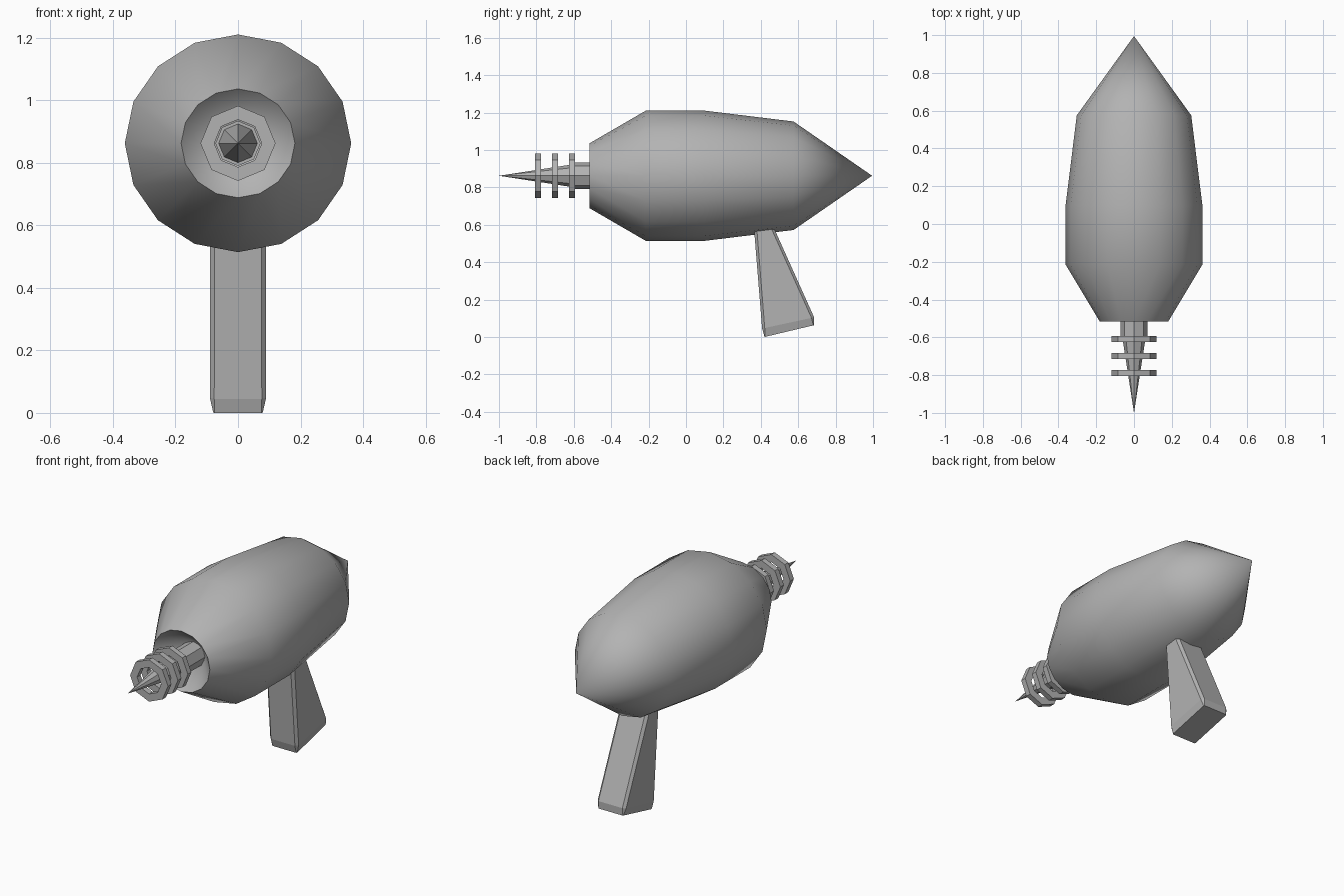
import bpy, bmesh, math

if "Cube" in bpy.data.objects:
    bpy.data.objects.remove(bpy.data.objects["Cube"])

AXIS_Z = 0.862  # height of the main axis

grey = bpy.data.materials.new("plain_grey")
grey.diffuse_color = (0.45, 0.45, 0.45, 1)
grey.use_nodes = True
grey.node_tree.nodes["Principled BSDF"].inputs["Base Color"].default_value = grey.diffuse_color


def loft(name, rings, closed=False, smooth=None):
    """Skin equal-length rings of points; a one-point ring closes to a tip."""
    bm = bmesh.new()
    loops = [[bm.verts.new(p) for p in ring] for ring in rings]
    pairs = list(zip(loops, loops[1:]))
    if closed:
        pairs.append((loops[-1], loops[0]))
    for a, b in pairs:
        n = max(len(a), len(b))
        for i in range(n):
            j = (i + 1) % n
            if len(a) == 1:
                bm.faces.new((a[0], b[j], b[i]))
            elif len(b) == 1:
                bm.faces.new((a[i], a[j], b[0]))
            else:
                bm.faces.new((a[i], a[j], b[j], b[i]))
    if not closed:
        for end in (loops[0], loops[-1]):
            if len(end) > 2:
                bm.faces.new(end)
    bmesh.ops.recalc_face_normals(bm, faces=bm.faces)
    mesh = bpy.data.meshes.new(name)
    bm.to_mesh(mesh)
    bm.free()
    mesh.materials.append(grey)
    obj = bpy.data.objects.new(name, mesh)
    bpy.context.collection.objects.link(obj)
    if smooth:
        bpy.ops.object.select_all(action='DESELECT')
        obj.select_set(True)
        bpy.context.view_layer.objects.active = obj
        bpy.ops.object.shade_smooth_by_angle(angle=math.radians(smooth))
    return obj


def circle(y, rx, rz, n):
    """Ring around the main axis, first corner at the top."""
    if rx == 0:
        return [(0, y, AXIS_Z)]
    return [(rx * math.sin(math.tau * i / n), y,
             AXIS_Z + rz * math.cos(math.tau * i / n)) for i in range(n)]


# Body: smooth pointed hull with a hollow front
body = [(-0.33, 0, 0), (-0.515, 0.182, 0.174), (-0.215, 0.362, 0.348),
        (0.10, 0.362, 0.348), (0.575, 0.303, 0.29), (0.995, 0, 0)]
loft("body", [circle(y, rx, rz, 16) for y, rx, rz in body], smooth=42)

# Barrel: faceted sleeve and needle
loft("barrel_sleeve", [circle(y, 0.072, 0.072, 8) for y in (-0.60, -0.36)])
loft("needle", [circle(-1.0, 0, 0, 8), circle(-0.56, 0.068, 0.068, 8)])

# Three octagonal rings around the needle
for k, y in enumerate((-0.79, -0.70, -0.61)):
    section = [(y - 0.016, 0.076), (y - 0.016, 0.12),
               (y + 0.016, 0.12), (y + 0.016, 0.076)]
    loft(f"barrel_ring_{k + 1}", [circle(yy, r, r, 8) for yy, r in section],
         closed=True)


# Grip: chamfered slanted block
def grip_ring(y0, z0, y1, z1, w, c):
    """Chamfered rectangle from the front edge (y0, z0) to the back (y1, z1)."""
    t = c / (y1 - y0)
    half = [(w - c, 0), (w, t), (w, 1 - t), (w - c, 1)]
    pts = half + [(-x, s) for x, s in reversed(half)]
    return [(x, y0 + (y1 - y0) * s, z0 + (z1 - z0) * s) for x, s in pts]


loft("grip", [grip_ring(0.358, 0.65, 0.44, 0.65, 0.09, 0.015),
              grip_ring(0.407, 0.045, 0.685, 0.105, 0.09, 0.014),
              grip_ring(0.42, 0.0, 0.685, 0.063, 0.079, 0.004)])
